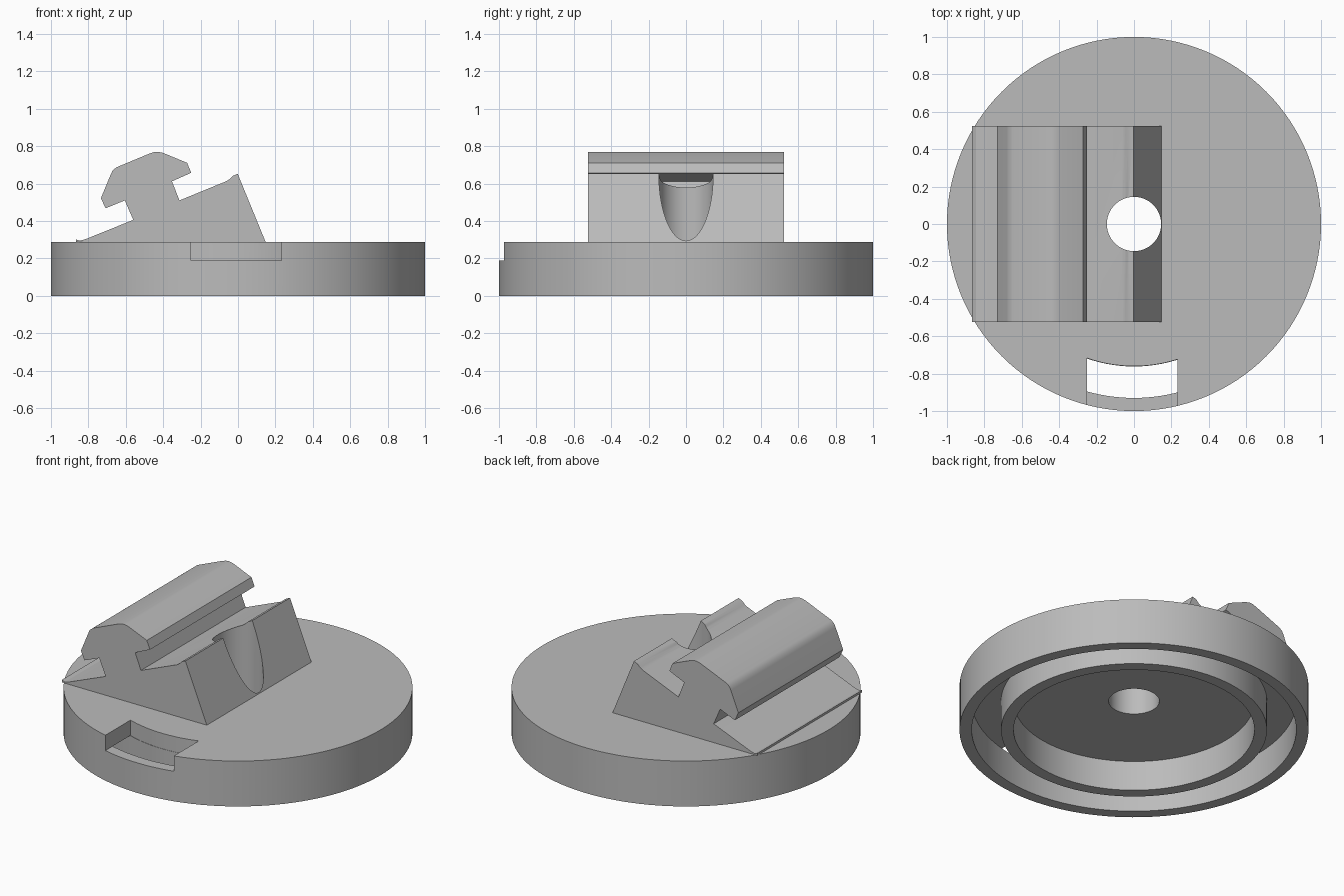
import bpy, bmesh, math

if "Cube" in bpy.data.objects:
    bpy.data.objects.remove(bpy.data.objects["Cube"])

grey = bpy.data.materials.new("mid grey")
grey.diffuse_color = (0.50, 0.50, 0.50, 1)
grey.use_nodes = True
grey.node_tree.nodes["Principled BSDF"].inputs["Base Color"].default_value = grey.diffuse_color
HOLE = 0.145      # radius of the centre hole
TOP = 0.287       # top of the disc
FLOOR = 0.19      # underside of the disc plate
SEG = 128


def make(name, bm):
    bmesh.ops.recalc_face_normals(bm, faces=bm.faces[:])
    me = bpy.data.meshes.new(name)
    bm.to_mesh(me)
    bm.free()
    me.materials.append(grey)
    ob = bpy.data.objects.new(name, me)
    bpy.context.collection.objects.link(ob)
    return ob


def lathe(name, profile):
    """Closed ring swept from (radius, z) points."""
    bm = bmesh.new()
    rings = []
    for i in range(SEG):
        a = 2 * math.pi * i / SEG
        rings.append([bm.verts.new((r * math.cos(a), r * math.sin(a), z)) for r, z in profile])
    n = len(profile)
    for i in range(SEG):
        p, q = rings[i], rings[(i + 1) % SEG]
        for j in range(n):
            k = (j + 1) % n
            bm.faces.new((p[j], q[j], q[k], p[k]))
    return make(name, bm)


def extrude(name, points, place, depth):
    """Polygon placed in space by a function, then extruded along a vector."""
    bm = bmesh.new()
    face = bm.faces.new([bm.verts.new(place(a, b)) for a, b in points])
    new = bmesh.ops.extrude_face_region(bm, geom=[face])["geom"]
    bmesh.ops.translate(bm, vec=depth, verts=[v for v in new if isinstance(v, bmesh.types.BMVert)])
    return make(name, bm)


def cut(ob, cutter):
    mod = ob.modifiers.new("cut", "BOOLEAN")
    mod.operation, mod.solver, mod.object = "DIFFERENCE", "EXACT", cutter
    bpy.context.view_layer.objects.active = ob
    bpy.ops.object.modifier_apply(modifier=mod.name)
    bpy.data.objects.remove(cutter)


# Disc with centre hole, inner ring and outer rim on the underside
disc = lathe("base_disc", [(HOLE, TOP), (1, TOP), (1, 0), (0.93, 0), (0.93, FLOOR),
                           (0.762, FLOOR), (0.762, 0), (0.69, 0), (0.69, FLOOR), (HOLE, FLOOR)])

# Front slot: opens into the channel and lowers the rim, inner side is curved
x0, x1, r = -0.25, 0.232, 0.76
arc = [(x, -math.sqrt(r * r - x * x)) for x in (x0 + (x1 - x0) * i / 16 for i in range(17))]
slot = extrude("slot_cutter", arc + [(x1, -1.2), (x0, -1.2)],
               lambda x, y: (x, y, FLOOR), (0, 0, 0.3))
cut(disc, slot)

# Tilted rail block with a T-shaped head
W = 0.523
rail_profile = [(-0.865, TOP), (-0.867, 0.302), (-0.845, 0.295), (-0.815, 0.303), (-0.56, 0.406),
                (-0.605, 0.51), (-0.708, 0.468), (-0.733, 0.522), (-0.68, 0.65), (-0.67, 0.671),
                (-0.65, 0.687), (-0.475, 0.76), (-0.45, 0.768), (-0.427, 0.77), (-0.40, 0.764),
                (-0.272, 0.711), (-0.25, 0.658), (-0.353, 0.612), (-0.313, 0.51), (-0.062, 0.613),
                (-0.045, 0.624), (-0.03, 0.64), (-0.002, 0.653), (0.148, TOP)]
rail = extrude("rail_mount", rail_profile, lambda x, z: (x, -W, z), (0, 2 * W, 0))

# Centre hole continues up through the rail block
circle = [(HOLE * math.cos(2 * math.pi * i / SEG), HOLE * math.sin(2 * math.pi * i / SEG))
          for i in range(SEG)]
cut(rail, extrude("hole_cutter", circle, lambda x, y: (x, y, 0.1), (0, 0, 1)))

# Smooth curved walls, sharp edges elsewhere
for ob in (disc, rail):
    bpy.ops.object.select_all(action="DESELECT")
    ob.select_set(True)
    bpy.context.view_layer.objects.active = ob
    bpy.ops.object.shade_smooth_by_angle(angle=math.radians(28))
